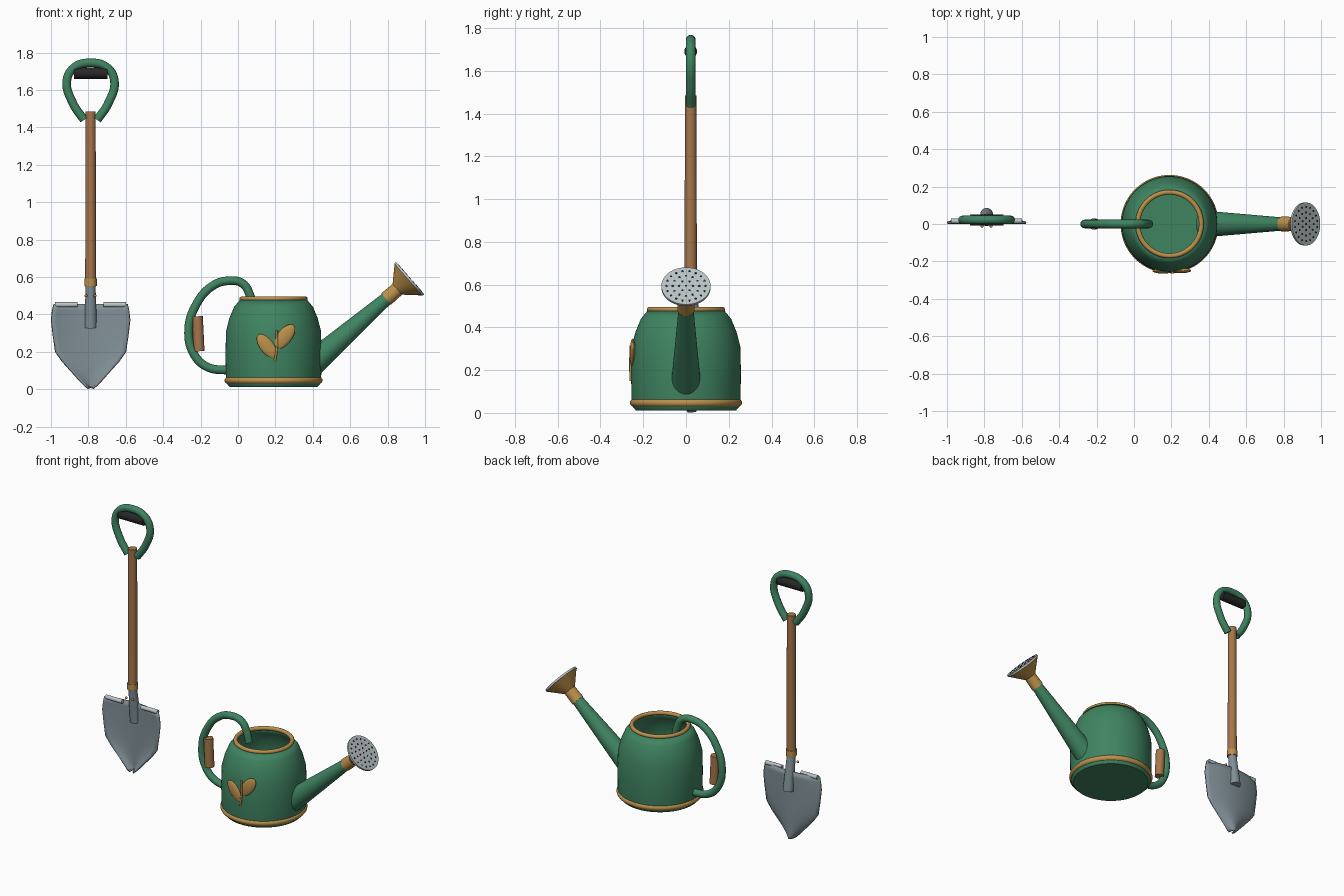
import bpy, bmesh, math
from mathutils import Vector, Matrix

if "Cube" in bpy.data.objects:
    bpy.data.objects.remove(bpy.data.objects["Cube"])


def material(name, rgb):
    m = bpy.data.materials.new(name)
    m.diffuse_color = (*rgb, 1)
    m.use_nodes = True
    m.node_tree.nodes["Principled BSDF"].inputs["Base Color"].default_value = m.diffuse_color
    return m


GREEN = material("green_enamel", (0.05, 0.23, 0.12))
BRASS = material("brass", (0.50, 0.28, 0.07))
WOOD = material("wood", (0.38, 0.18, 0.07))
STEEL = material("steel", (0.22, 0.28, 0.31))
PALE = material("pale_steel", (0.50, 0.56, 0.57))
BLACK = material("black_rubber", (0.02, 0.02, 0.02))


def finish(ob, name, mat):
    ob.name = name
    ob.data.materials.append(mat)
    bpy.ops.object.select_all(action='DESELECT')
    ob.select_set(True)
    bpy.context.view_layer.objects.active = ob
    bpy.ops.object.shade_smooth_by_angle(angle=math.radians(35))
    return ob


def from_bmesh(bm, name, mat):
    bmesh.ops.recalc_face_normals(bm, faces=bm.faces)
    me = bpy.data.meshes.new(name)
    bm.to_mesh(me)
    bm.free()
    ob = bpy.data.objects.new(name, me)
    bpy.context.collection.objects.link(ob)
    return finish(ob, name, mat)


def rod(name, a, b, r1, r2, mat, sides=32):
    a, b = Vector(a), Vector(b)
    d = b - a
    bm = bmesh.new()
    m = Matrix.Translation((a + b) / 2) @ d.to_track_quat('Z', 'Y').to_matrix().to_4x4()
    bmesh.ops.create_cone(bm, cap_ends=True, segments=sides, radius1=r1, radius2=r2,
                          depth=d.length, matrix=m)
    return from_bmesh(bm, name, mat)


def tube(name, pts, r, mat):
    cu = bpy.data.curves.new(name, 'CURVE')
    cu.dimensions = '3D'
    cu.bevel_depth, cu.bevel_resolution, cu.resolution_u = r, 6, 8
    cu.use_fill_caps = True
    sp = cu.splines.new('BEZIER')
    sp.bezier_points.add(len(pts) - 1)
    for bp, p in zip(sp.bezier_points, pts):
        bp.co = p
        bp.handle_left_type = bp.handle_right_type = 'AUTO'
    ob = bpy.data.objects.new(name, cu)
    bpy.context.collection.objects.link(ob)
    bpy.ops.object.select_all(action='DESELECT')
    ob.select_set(True)
    bpy.context.view_layer.objects.active = ob
    bpy.ops.object.convert(target='MESH')
    return finish(bpy.context.object, name, mat)


def ring(name, loc, major, minor, mat):
    bpy.ops.mesh.primitive_torus_add(location=loc, major_radius=major, minor_radius=minor,
                                     major_segments=64, minor_segments=14)
    return finish(bpy.context.object, name, mat)


def ball(name, loc, scale, mat, roll=0):
    bm = bmesh.new()
    m = Matrix.Translation(loc) @ Matrix.Rotation(roll, 4, 'Y') @ Matrix.Diagonal((*scale, 1))
    bmesh.ops.create_uvsphere(bm, u_segments=24, v_segments=12, radius=1, matrix=m)
    return from_bmesh(bm, name, mat)


# ---------- Shovel ----------
SX, SY = -0.788, 0.022

# dished blade: rows of (height, half width)
rows = [(0.455, 0.197), (0.42, 0.205), (0.37, 0.211), (0.28, 0.20), (0.20, 0.188),
        (0.15, 0.152), (0.10, 0.106), (0.05, 0.06), (0.02, 0.03), (0.006, 0.012)]
bm = bmesh.new()
cols = 16
grid = []
for z, w in rows:
    us = [2 * i / cols - 1 for i in range(cols + 1)]
    grid.append([bm.verts.new((SX + u * w, 0.006 + 0.036 * (1 - u * u), z)) for u in us])
for r1, r2 in zip(grid, grid[1:]):
    for i in range(cols):
        bm.faces.new((r1[i], r1[i + 1], r2[i + 1], r2[i]))
blade = from_bmesh(bm, "shovel_blade", STEEL)
sol = blade.modifiers.new("thickness", 'SOLIDIFY')
sol.thickness, sol.offset = 0.012, 0

# treads, rivets
for s, side in ((-1, "left"), (1, "right")):
    rod(f"tread_{side}", (SX + s * 0.07, 0.016, 0.452), (SX + s * 0.19, 0.016, 0.452),
        0.0135, 0.0135, PALE, 20)
    ball(f"rivet_{side}", (SX + s * 0.024, -0.012, 0.5), (0.008, 0.008, 0.008), BRASS)

# socket, ferrule, shaft
rod("socket", (SX, 0.052, 0.33), (SX, SY, 0.56), 0.034, 0.026, STEEL)
rod("ferrule", (SX, SY, 0.553), (SX, SY, 0.592), 0.033, 0.033, BRASS)
rod("shaft", (SX, SY, 0.55), (SX, SY, 1.485), 0.029, 0.027, WOOD)

# D-shaped handle and its grip
half = [(0.035, 1.44), (0.095, 1.53), (0.127, 1.65), (0.085, 1.722)]
loop = [(-x, z) for x, z in half] + [(0, 1.745)] + half[::-1]
tube("d_handle", [(SX + x, SY, z) for x, z in loop], 0.023, GREEN)
rod("d_grip", (SX - 0.09, SY, 1.69), (SX + 0.09, SY, 1.69), 0.03, 0.03, BLACK)

# ---------- Watering can ----------
CX = 0.19

# lathed body, open at the top
profile = [(0.0, 0.012), (0.235, 0.012), (0.25, 0.03), (0.255, 0.07), (0.257, 0.19),
           (0.254, 0.31), (0.236, 0.38), (0.211, 0.44), (0.178, 0.48)]
bm = bmesh.new()
vs = [bm.verts.new((CX + r, 0, z)) for r, z in profile]
es = [bm.edges.new(p) for p in zip(vs, vs[1:])]
bmesh.ops.spin(bm, geom=vs + es, cent=(CX, 0, 0), axis=(0, 0, 1), angle=2 * math.pi,
               steps=64, use_merge=False)
bmesh.ops.remove_doubles(bm, verts=bm.verts, dist=1e-4)
body = from_bmesh(bm, "can_body", GREEN)
sol = body.modifiers.new("thickness", 'SOLIDIFY')
sol.thickness, sol.offset = 0.012, -1

ring("base_band", (CX, 0, 0.047), 0.243, 0.019, BRASS)
ring("rim_band", (CX, 0, 0.483), 0.170, 0.013, BRASS)

# spout, collar, rose along one slanted axis
axis = Vector((0.753, 0, 0.658))
tip = Vector((0.92, 0, 0.594))


def on_axis(t):
    return tip - axis * t


rod("spout", on_axis(0.72), on_axis(0.15), 0.071, 0.034, GREEN)
rod("spout_collar", on_axis(0.17), on_axis(0.09), 0.04, 0.038, BRASS)
rod("rose_cone", on_axis(0.095), on_axis(0.012), 0.034, 0.112, BRASS, 48)
rod("rose_face", on_axis(0.012), on_axis(0), 0.115, 0.115, PALE, 48)

# holes in the rose
across, up = Vector((0, 1, 0)), Vector((-0.658, 0, 0.753))
bm = bmesh.new()
turn = axis.to_track_quat('Z', 'Y').to_matrix().to_4x4()
for radius, count in ((0, 1), (0.032, 6), (0.062, 12), (0.092, 18)):
    for k in range(count):
        a = 2 * math.pi * k / count
        p = tip + (across * math.cos(a) + up * math.sin(a)) * radius
        bmesh.ops.create_cone(bm, cap_ends=True, segments=10, radius1=0.0055, radius2=0.0055,
                              depth=0.004, matrix=Matrix.Translation(p) @ turn)
from_bmesh(bm, "rose_holes", BLACK)

# handle with wooden grip
path = [(0.08, 0.44), (0.065, 0.50), (0.025, 0.565), (-0.053, 0.58), (-0.14, 0.55),
        (-0.225, 0.45), (-0.264, 0.32), (-0.237, 0.19), (-0.166, 0.12), (-0.04, 0.10)]
tube("can_handle", [(x, 0, z) for x, z in path], 0.023, GREEN)
rod("handle_grip", (-0.208, 0, 0.203), (-0.217, 0, 0.39), 0.029, 0.029, WOOD)

# leaf emblem on the front
ball("leaf_left", (0.155, -0.252, 0.23), (0.037, 0.013, 0.077), BRASS, math.radians(-38))
ball("leaf_right", (0.248, -0.249, 0.28), (0.039, 0.014, 0.080), BRASS, math.radians(38))
tube("leaf_stem", [(0.197, -0.258, 0.15), (0.207, -0.26, 0.22), (0.207, -0.258, 0.315)],
     0.006, BRASS)
